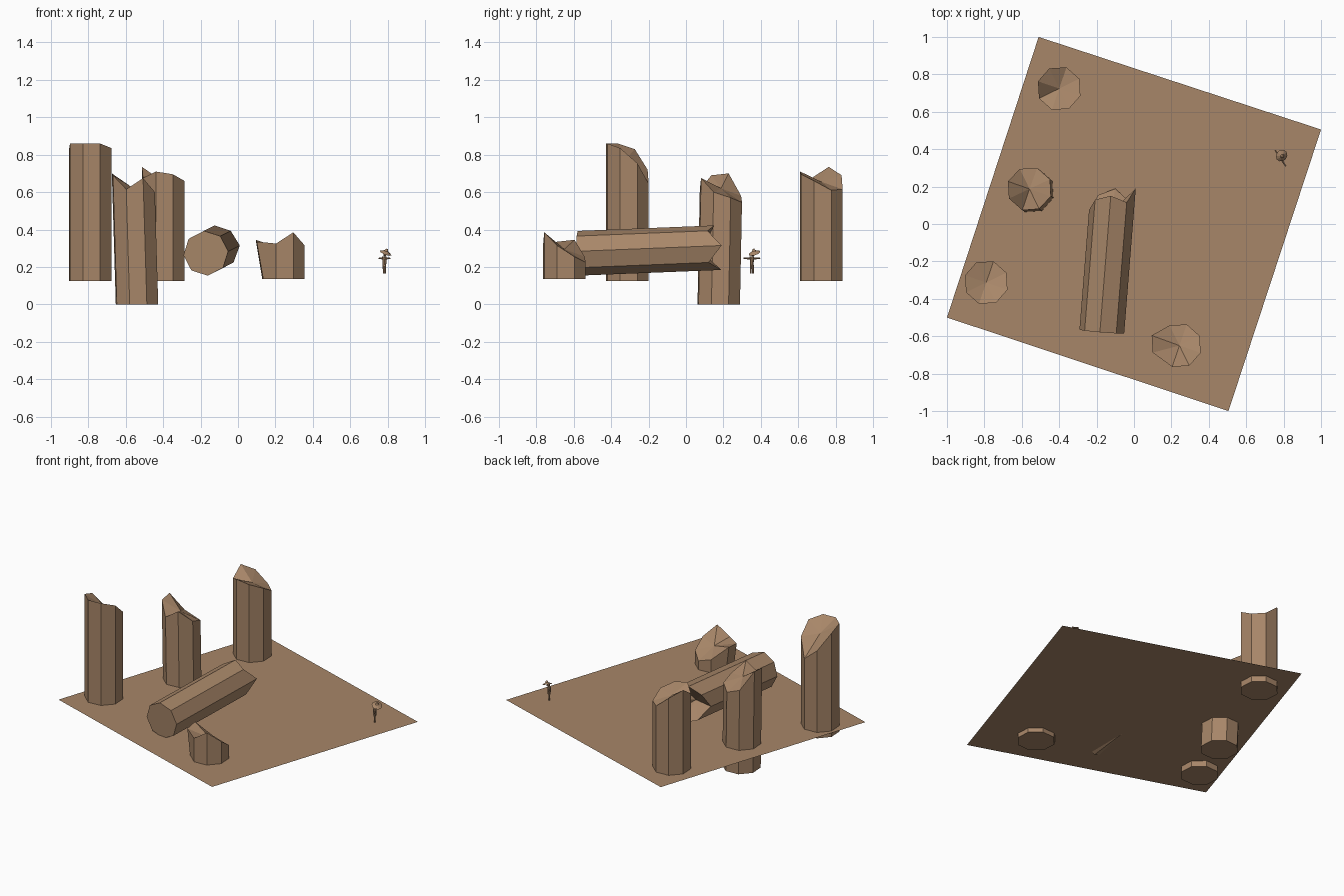
import bpy, bmesh, math
from mathutils import Vector, Matrix

if "Cube" in bpy.data.objects:
    bpy.data.objects.remove(bpy.data.objects["Cube"])

GROUND = 0.165
RADIUS = 0.12

stone = bpy.data.materials.new("sandstone")
stone.use_nodes = True
colour = (0.39, 0.24, 0.14, 1)
stone.diffuse_color = colour
stone.node_tree.nodes["Principled BSDF"].inputs["Base Color"].default_value = colour


def finish(name, bm, recalc=True):
    if recalc:
        bmesh.ops.recalc_face_normals(bm, faces=bm.faces)
    mesh = bpy.data.meshes.new(name)
    bm.to_mesh(mesh)
    bm.free()
    mesh.materials.append(stone)
    obj = bpy.data.objects.new(name, mesh)
    bpy.context.collection.objects.link(obj)
    return obj


def broken_column(name, base, heights, centre, start, lean=(0, 0),
                  axes=((1, 0, 0), (0, 1, 0), (0, 0, 1))):
    """Eight-sided shaft with a jagged broken end fanned around a centre point."""
    bm = bmesh.new()
    base = Vector(base)
    u, v, w = (Vector(a) for a in axes)

    def point(r, angle, h):
        return bm.verts.new(base + u * (r * math.cos(angle) + lean[0] * h)
                            + v * (r * math.sin(angle) + lean[1] * h) + w * h)

    angles = [math.radians(start + 45 * i) for i in range(8)]
    low = [point(RADIUS, a, 0) for a in angles]
    high = [point(RADIUS, a, h) for a, h in zip(angles, heights)]
    middle = point(0, 0, centre)
    bm.faces.new(low)
    for i in range(8):
        j = (i + 1) % 8
        bm.faces.new((low[i], low[j], high[j], high[i]))
        bm.faces.new((high[i], high[j], middle))
    return finish(name, bm)


# Sandy ground, a single turned square sheet
bm = bmesh.new()
corners = [(-1, -0.5), (0.505, -1), (1, 0.505), (-0.51, 1)]
bm.faces.new([bm.verts.new((x, y, GROUND)) for x, y in corners])
finish("ground", bm, recalc=False)

# Standing broken columns
broken_column("front_column", (-0.79, -0.313, 0.125),
              (0.735, 0.735, 0.71, 0.63, 0.52, 0.595, 0.705, 0.735), 0.66, -109)
broken_column("leaning_column", (-0.54, 0.175, 0),
              (0.615, 0.675, 0.60, 0.57, 0.545, 0.58, 0.70, 0.69), 0.62, -109,
              lean=(-0.03, 0.02))
broken_column("back_column", (-0.4, 0.724, 0.125),
              (0.585, 0.57, 0.535, 0.485, 0.49, 0.565, 0.61, 0.55), 0.53, -109)

# Short stump, its left side pushed outwards
stump = broken_column("column_stump", (0.243, -0.65, 0.135),
                      (0.19, 0.25, 0.18, 0.12, 0.09, 0.12, 0.21, 0.2), 0.16, -109)
for vert in stump.data.vertices:
    if vert.co.x < 0.16 and vert.co.z > 0.2:
        vert.co.x -= 0.035
        vert.co.y += 0.015

# Fallen column lying across the ground
broken_column("fallen_column", (-0.172, -0.575, 0.273),
              (0.775, 0.7, 0.73, 0.7, 0.64, 0.72, 0.76, 0.7), 0.64, 5,
              axes=((1, -0.08, 0), (0, -0.04, 1), (0.08, 1, 0.04)))


# Small figure in a wide hat
def rod(bm, start, end, r1, r2, sides=6):
    start, end = Vector(start), Vector(end)
    along = end - start
    turn = along.to_track_quat('Z', 'Y').to_matrix().to_4x4()
    bmesh.ops.create_cone(bm, cap_ends=True, segments=sides, radius1=r1, radius2=r2,
                          depth=along.length,
                          matrix=Matrix.Translation((start + end) / 2) @ turn)


FX, FY = 0.783, 0.352
SIDE = Vector((0.55, -0.83, 0))
spot = Vector((FX, FY, 0))


def at(side, z):
    return spot + SIDE * side + Vector((0, 0, z))


bm = bmesh.new()
for s in (-1, 1):
    rod(bm, at(s * 0.007, GROUND), at(s * 0.006, 0.21), 0.005, 0.006)
    rod(bm, at(s * 0.008, 0.246), at(s * 0.052, 0.246), 0.006, 0.004)
rod(bm, at(0, 0.205), at(0, 0.255), 0.009, 0.012, 8)
finish("figure_body", bm)

bm = bmesh.new()
bmesh.ops.create_icosphere(bm, subdivisions=1, radius=0.011,
                           matrix=Matrix.Translation((FX + 0.003, FY + 0.006, 0.267)))
finish("figure_head", bm)

bm = bmesh.new()
rod(bm, (0.789, 0.366, 0.274), (0.793, 0.363, 0.284), 0.033, 0.012, 10)
rod(bm, (0.793, 0.363, 0.284), (0.796, 0.361, 0.296), 0.011, 0.005, 10)
finish("figure_hat", bm)
